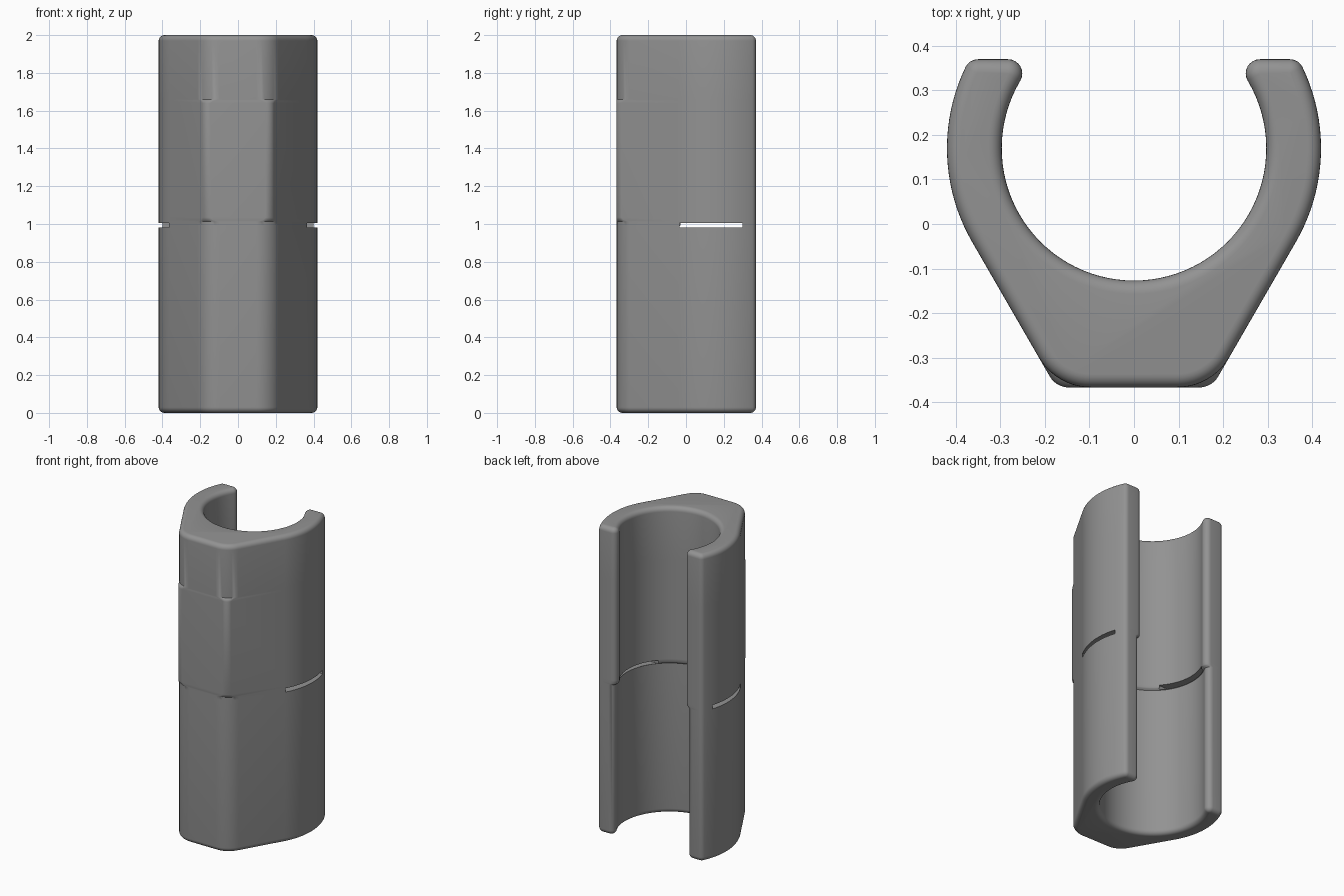
import bpy, bmesh, math

if "Cube" in bpy.data.objects:
    bpy.data.objects.remove(bpy.data.objects["Cube"])

CY = 0.17          # y of the bore centre
R_OUT = 0.42       # outer radius
TIP_Y, BASE_Y = 0.37, -0.367
TIP_R = 0.032      # rounding of the arm tips
EDGE = 0.03        # rounding of the end edges

grey = bpy.data.materials.new("grey plastic")
grey.diffuse_color = (0.29, 0.29, 0.29, 1)
grey.use_nodes = True
grey.node_tree.nodes["Principled BSDF"].inputs["Base Color"].default_value = grey.diffuse_color


def arc(cx, cy, r, a0, a1, n):
    return [(cx + r * math.cos(a0 + (a1 - a0) * i / n),
             cy + r * math.sin(a0 + (a1 - a0) * i / n)) for i in range(n + 1)]


def profile(inset, r_in, corner):
    """Closed clip outline, shrunk by inset; starts at the middle of the bore."""
    tip_cy = TIP_Y - TIP_R
    dy = tip_cy - CY
    in_x = math.sqrt((r_in + TIP_R) ** 2 - dy ** 2)
    out_x = math.sqrt((R_OUT - TIP_R) ** 2 - dy ** 2)
    a_in, a_out = math.atan2(dy, in_x), math.atan2(dy, out_x)
    t = TIP_R - inset
    half = arc(0, CY, r_in + inset, -math.pi / 2, a_in, 32)
    half += arc(in_x, tip_cy, t, math.pi + a_in, math.pi / 2, 8)
    half += arc(out_x, tip_cy, t, math.pi / 2, a_out, 6)
    half += arc(0, CY, R_OUT - inset, a_out, -math.pi / 6, 20)[1:]
    # fillet between the slanted flank and the flat front
    c30, s30 = math.cos(math.pi / 6), 0.5
    fy = BASE_Y + corner
    fx = (R_OUT - corner + s30 * (fy - CY)) / c30
    half += arc(fx, fy, corner - inset, -math.pi / 6, -math.pi / 2, 10)
    return half + [(-x, y) for x, y in reversed(half[1:])]


# Rings from bottom to top: height, inset, bore radius, front corner radius
LOW, UP, SOFT, CRISP = 0.312, 0.297, 0.135, 0.05
ease = [math.pi / 2 * i / 6 for i in range(7)]
rim = [(EDGE * (1 - math.sin(a)), EDGE * (1 - math.cos(a))) for a in ease]
rings = [(d, i, LOW, SOFT) for i, d in [(b, a) for a, b in rim][::-1]]
rings = sorted((EDGE * (1 - math.cos(a)), EDGE * (1 - math.sin(a)), LOW, SOFT) for a in ease)
rings += [(0.978, 0, LOW, SOFT), (0.986, 0, UP + 0.004, SOFT), (0.992, 0, UP, SOFT),
          (1.012, 0, UP, SOFT), (1.02, 0, UP, 0.075), (1.035, 0, UP, CRISP),
          (1.64, 0, UP, CRISP), (1.652, 0, UP, 0.075), (1.66, 0, UP, SOFT)]
rings += [(2 - z, i, UP, SOFT) for z, i, _, _ in reversed(rings[:7])]

# Clip body
bm = bmesh.new()
loops = [[bm.verts.new((x, y, z)) for x, y in profile(i, r, c)] for z, i, r, c in rings]
for a, b in zip(loops, loops[1:]):
    for k in range(len(a)):
        j = (k + 1) % len(a)
        bm.faces.new((a[k], a[j], b[j], b[k]))
bm.faces.new(loops[0][::-1])
bm.faces.new(loops[-1])
bmesh.ops.recalc_face_normals(bm, faces=bm.faces[:])
mesh = bpy.data.meshes.new("clip_body")
bm.to_mesh(mesh)
bm.free()
mesh.materials.append(grey)
body = bpy.data.objects.new("clip_body", mesh)
bpy.context.collection.objects.link(body)

# Slots through both arms
for side in (-1, 1):
    bpy.ops.mesh.primitive_cube_add(size=1, location=(side * 0.4, 0.1325, 0.993))
    cutter = bpy.context.object
    cutter.name = "slot_cutter"
    cutter.scale = (0.36, 0.335, 0.025)
    cutter.data.materials.append(grey)
    cutter.hide_render = True
    cutter.hide_set(True)
    mod = body.modifiers.new("slot", 'BOOLEAN')
    mod.operation, mod.solver, mod.object = 'DIFFERENCE', 'EXACT', cutter

bpy.context.view_layer.objects.active = body
body.select_set(True)
for mod in list(body.modifiers):
    bpy.ops.object.modifier_apply(modifier=mod.name)
for ob in [o for o in bpy.data.objects if o.name.startswith("slot_cutter")]:
    bpy.data.objects.remove(ob)
bpy.ops.object.shade_smooth_by_angle(angle=math.radians(40))
